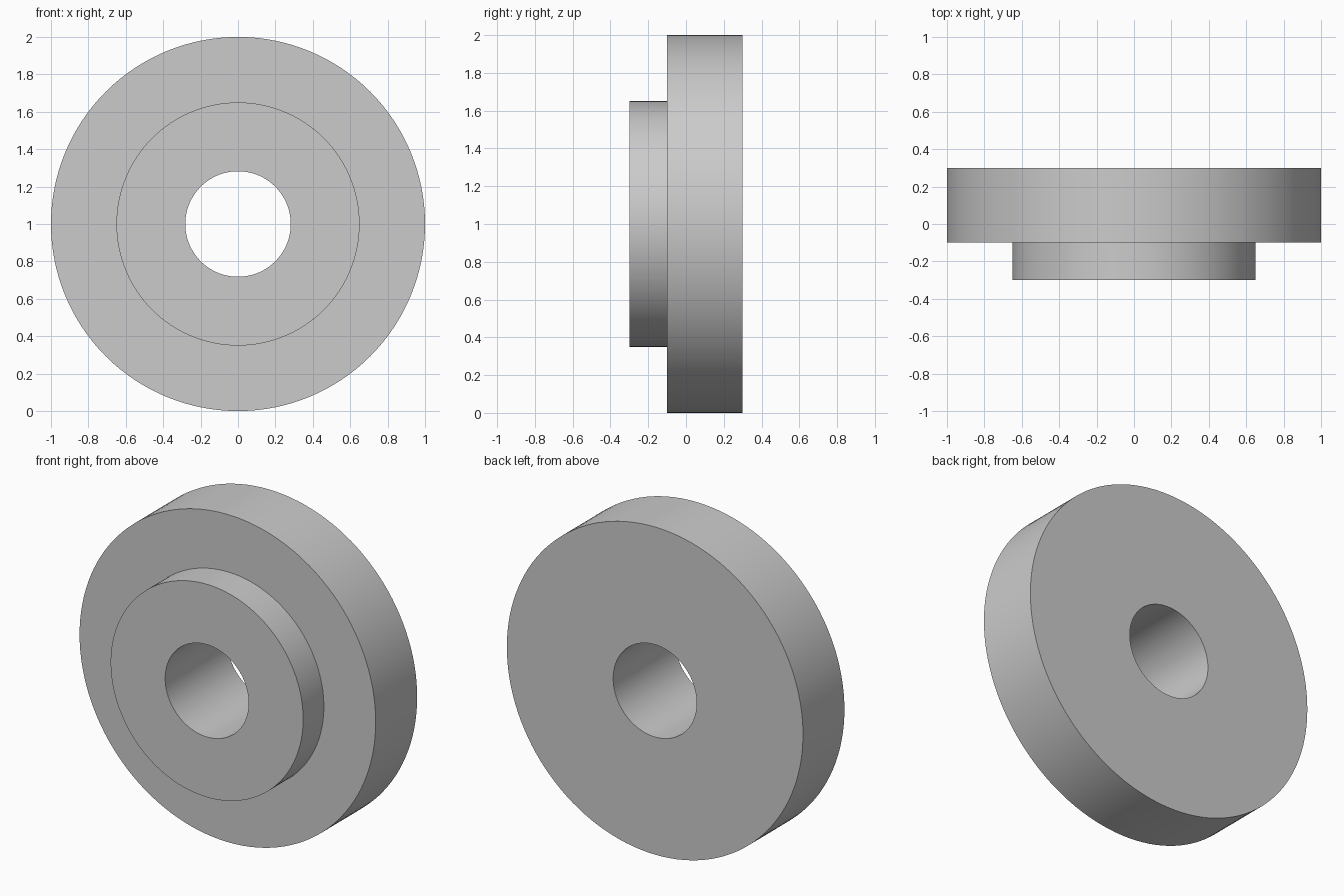
import bpy
import bmesh
import math
from mathutils import Vector

cube = bpy.data.objects.get("Cube")
if cube:
    bpy.data.objects.remove(cube, do_unlink=True)

# Main dimensions
SEGMENTS = 128
CENTRE = Vector((0, 0, 1))
RIM_RADIUS, HUB_RADIUS, BORE_RADIUS = 1.0, 0.65, 0.282
FRONT, STEP, BACK = -0.3, -0.1, 0.3


def make_material(name, colour):
    mat = bpy.data.materials.new(name)
    mat.use_nodes = True
    mat.diffuse_color = colour
    mat.node_tree.nodes["Principled BSDF"].inputs["Base Color"].default_value = colour
    return mat


def lathe(name, profile, material):
    """Turn a closed (radius, y) profile around the horizontal y axis."""
    bm = bmesh.new()
    verts = [bm.verts.new(CENTRE + Vector((0, y, r))) for r, y in profile]
    edges = [bm.edges.new((v, verts[i - 1])) for i, v in enumerate(verts)]
    bmesh.ops.spin(bm, geom=verts + edges, cent=CENTRE, axis=(0, 1, 0),
                   angle=math.tau, steps=SEGMENTS, use_merge=True)
    bmesh.ops.remove_doubles(bm, verts=bm.verts[:], dist=1e-4)
    bmesh.ops.recalc_face_normals(bm, faces=bm.faces[:])
    mesh = bpy.data.meshes.new(name)
    bm.to_mesh(mesh)
    bm.free()
    mesh.materials.append(material)
    obj = bpy.data.objects.new(name, mesh)
    bpy.context.collection.objects.link(obj)
    bpy.ops.object.select_all(action="DESELECT")
    obj.select_set(True)
    bpy.context.view_layer.objects.active = obj
    bpy.ops.object.shade_smooth_by_angle(angle=math.radians(30))
    return obj


# Stepped collar: wide disc at the back, raised hub in front, bored through
grey = make_material("light grey", (0.6, 0.6, 0.6, 1))
lathe("stepped_collar", [
    (BORE_RADIUS, FRONT), (HUB_RADIUS, FRONT), (HUB_RADIUS, STEP),
    (RIM_RADIUS, STEP), (RIM_RADIUS, BACK), (BORE_RADIUS, BACK),
], grey)
